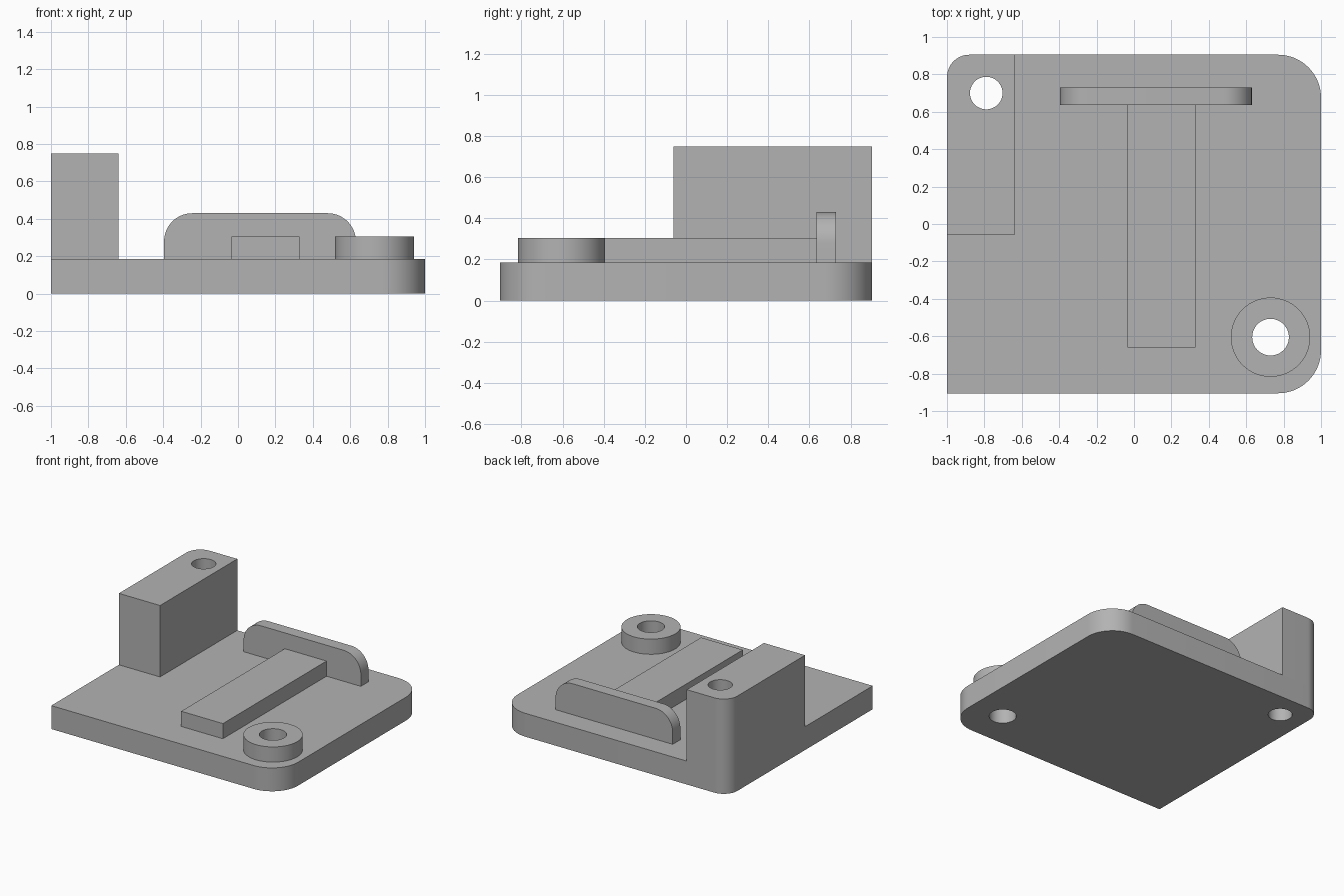
import bpy, bmesh, math
from mathutils import Matrix, Vector

if "Cube" in bpy.data.objects:
    bpy.data.objects.remove(bpy.data.objects["Cube"])

grey = bpy.data.materials.new("plain grey")
grey.use_nodes = True
grey.diffuse_color = (0.45, 0.45, 0.45, 1)
grey.node_tree.nodes["Principled BSDF"].inputs["Base Color"].default_value = (0.45, 0.45, 0.45, 1)


def rounded(corners):
    """Outline from (x, y, radius) corners, each rounded by an arc."""
    pts = []
    for i, (x, y, r) in enumerate(corners):
        p = Vector((x, y))
        if r == 0:
            pts.append(p)
            continue
        a = (Vector(corners[i - 1][:2]) - p).normalized()
        b = (Vector(corners[(i + 1) % len(corners)][:2]) - p).normalized()
        centre = p + (a + b) * r
        for k in range(17):
            t = k / 16 * math.pi / 2
            pts.append(centre - b * r * math.cos(t) - a * r * math.sin(t))
    return pts


def rect(x0, x1, y0, y1, radii=(0, 0, 0, 0)):
    return rounded([(x0, y0, radii[0]), (x1, y0, radii[1]),
                    (x1, y1, radii[2]), (x0, y1, radii[3])])


def circle(x, y, r, n=64):
    return [Vector((x + r * math.cos(k * math.tau / n), y + r * math.sin(k * math.tau / n)))
            for k in range(n)]


def prism(name, loops, z0, z1, turn=Matrix()):
    """Extrude an outline, with any further loops as through holes."""
    bm = bmesh.new()
    for loop in loops:
        vs = [bm.verts.new((p.x, p.y, z0)) for p in loop]
        for i, v in enumerate(vs):
            bm.edges.new((vs[i - 1], v))
    bmesh.ops.triangle_fill(bm, use_beauty=True, edges=bm.edges[:], normal=(0, 0, 1))
    result = bmesh.ops.extrude_face_region(bm, geom=bm.faces[:], use_keep_orig=True)
    top = [g for g in result["geom"] if isinstance(g, bmesh.types.BMVert)]
    bmesh.ops.translate(bm, verts=top, vec=(0, 0, z1 - z0))
    bmesh.ops.transform(bm, matrix=turn, verts=bm.verts[:])
    bmesh.ops.recalc_face_normals(bm, faces=bm.faces[:])
    bmesh.ops.dissolve_limit(bm, angle_limit=0.01, verts=[], edges=bm.edges[:])
    mesh = bpy.data.meshes.new(name)
    bm.to_mesh(mesh)
    bm.free()
    mesh.materials.append(grey)
    ob = bpy.data.objects.new(name, mesh)
    bpy.context.collection.objects.link(ob)
    bpy.ops.object.select_all(action="DESELECT")
    ob.select_set(True)
    bpy.context.view_layer.objects.active = ob
    bpy.ops.object.shade_smooth_by_angle(angle=math.radians(30))
    return ob


DECK = 0.185
block_hole = circle(-0.79, 0.70, 0.087)
boss_hole = circle(0.73, -0.605, 0.098)

# Base plate with three rounded corners and two through holes
prism("base_plate", [rect(-1, 1, -0.905, 0.905, (0, 0.23, 0.23, 0.12)), block_hole, boss_hole], 0, DECK)
# Tall drilled block at the back corner
prism("corner_block", [rect(-1, -0.64, -0.06, 0.905, (0, 0, 0, 0.12)), block_hole], DECK, 0.75)
# Round boss
prism("boss", [circle(0.73, -0.605, 0.212), boss_hole], DECK, 0.305)
# Low bar along the middle
prism("centre_bar", [rect(-0.035, 0.33, -0.66, 0.635)], DECK, 0.305)
# Upright fin with rounded upper corners, drawn flat and stood up
prism("upright_fin", [rect(-0.395, 0.63, DECK, 0.43, (0, 0, 0.15, 0.15))],
      -0.73, -0.635, Matrix.Rotation(math.pi / 2, 4, "X"))
